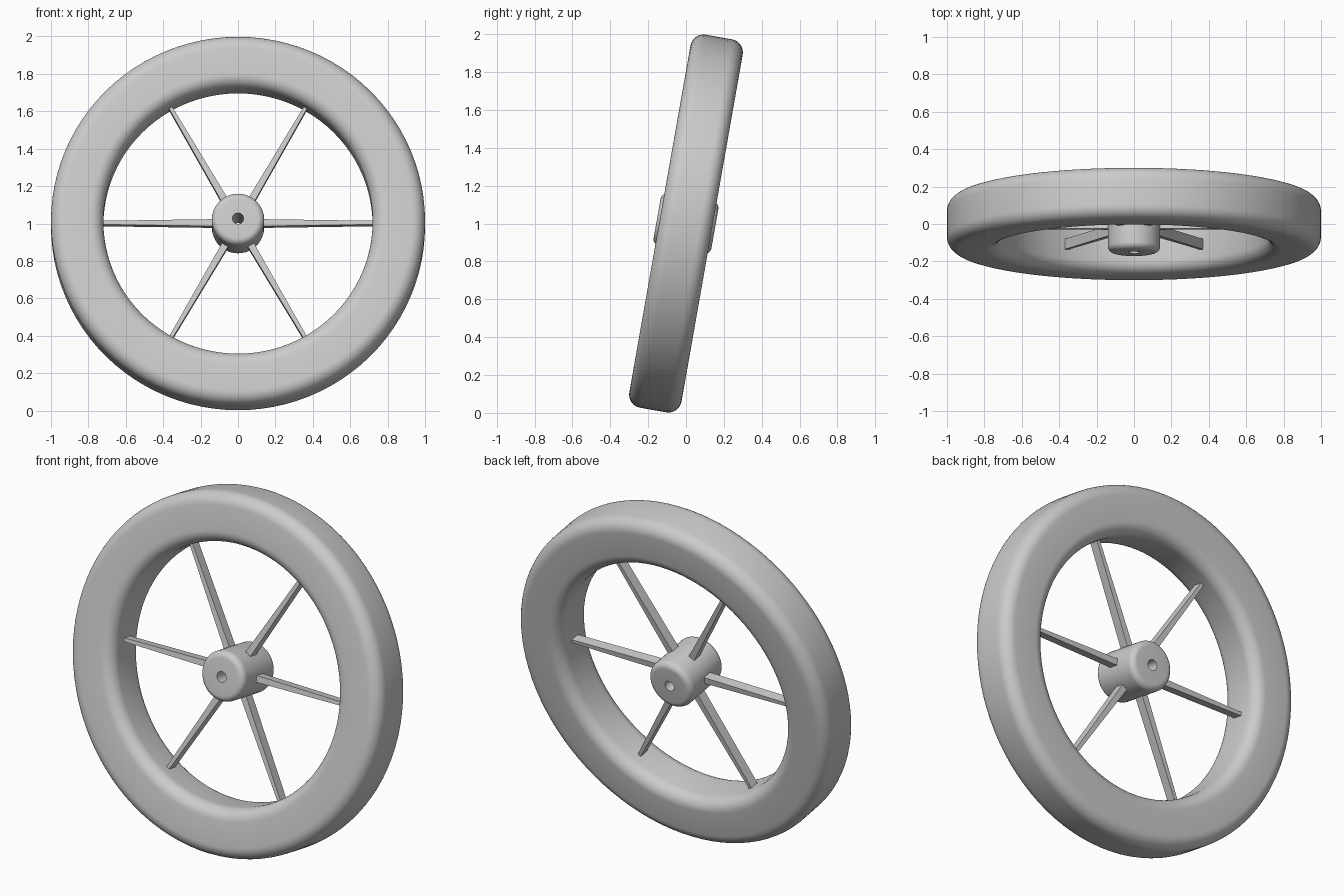
import bpy, bmesh, math
from mathutils import Matrix, Vector

if "Cube" in bpy.data.objects:
    bpy.data.objects.remove(bpy.data.objects["Cube"])

TILT = Matrix.Translation((0, 0, 1)) @ Matrix.Rotation(math.radians(-10), 4, 'X')

grey = bpy.data.materials.new("plain grey")
grey.use_nodes = True
colour = (0.6, 0.6, 0.6, 1)
grey.diffuse_color = colour
grey.node_tree.nodes["Principled BSDF"].inputs["Base Color"].default_value = colour


def finish(bm, name, smooth):
    """Turn a bmesh into a tilted, coloured object."""
    bmesh.ops.recalc_face_normals(bm, faces=bm.faces)
    mesh = bpy.data.meshes.new(name)
    bm.to_mesh(mesh)
    bm.free()
    mesh.materials.append(grey)
    ob = bpy.data.objects.new(name, mesh)
    bpy.context.collection.objects.link(ob)
    ob.matrix_world = TILT
    if smooth:
        bpy.ops.object.select_all(action='DESELECT')
        ob.select_set(True)
        bpy.context.view_layer.objects.active = ob
        bpy.ops.object.shade_smooth_by_angle(angle=math.radians(35))
    return ob


def rounded_ring(name, inner, outer, half, r_in, r_out, sides):
    """Rectangle section with rounded corners, swept round the axle (y)."""
    corners = [(outer, half, r_out, 0), (inner, half, r_in, 90),
               (inner, -half, r_in, 180), (outer, -half, r_out, 270)]
    points = []
    for x, y, r, start in corners:
        if not r:
            points.append((x, y))
            continue
        cx = x - r if x == outer else x + r
        cy = y - math.copysign(r, y)
        for i in range(9):
            a = math.radians(start + 90 * i / 8)
            points.append((cx + r * math.cos(a), cy + r * math.sin(a)))
    bm = bmesh.new()
    verts = [bm.verts.new((x, y, 0)) for x, y in points]
    edges = [bm.edges.new((v, verts[i - 1])) for i, v in enumerate(verts)]
    bmesh.ops.spin(bm, geom=verts + edges, cent=(0, 0, 0), axis=(0, 1, 0),
                   angle=math.tau, steps=sides, use_duplicate=False)
    bmesh.ops.remove_doubles(bm, verts=bm.verts, dist=0.0001)
    return finish(bm, name, True)


# Tyre and hub with its axle hole
rounded_ring("tyre", 0.72, 1.0, 0.14, 0.07, 0.07, 96)
rounded_ring("hub", 0.03, 0.14, 0.155, 0, 0.035, 48)

# Six tapered spokes running from the hub into the tyre
START, END = 0.12, 0.73
for n in range(6):
    bm = bmesh.new()
    bmesh.ops.create_cube(bm, size=1)
    for v in bm.verts:
        tip = v.co.x > 0
        v.co = Vector((END if tip else START,
                       v.co.y * 0.056,
                       v.co.z * (0.02 if tip else 0.038)))
    bm.transform(Matrix.Rotation(n * math.tau / 6, 4, 'Y'))
    finish(bm, f"spoke_{n + 1}", False)
